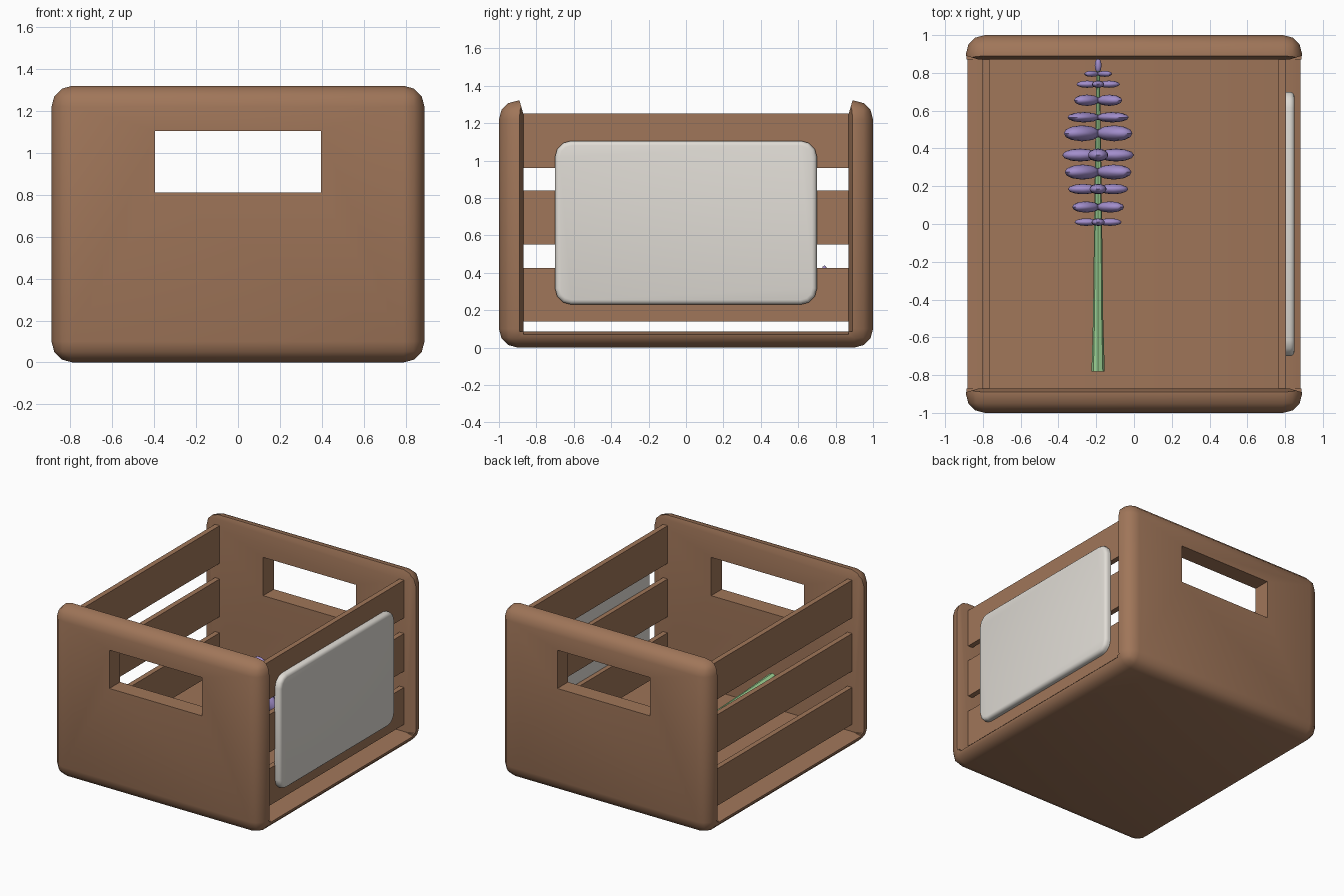
import bpy, bmesh, math
from mathutils import Matrix, Vector

if "Cube" in bpy.data.objects:
    bpy.data.objects.remove(bpy.data.objects["Cube"])


def material(name, rgb):
    m = bpy.data.materials.new(name)
    m.diffuse_color = (*rgb, 1)
    m.use_nodes = True
    m.node_tree.nodes["Principled BSDF"].inputs["Base Color"].default_value = m.diffuse_color
    return m


BROWN = material("brown_wood", (0.35, 0.18, 0.10))
WHITE = material("white_label", (0.75, 0.72, 0.67))
PURPLE = material("purple_petal", (0.36, 0.27, 0.60))
GREEN = material("green_stem", (0.32, 0.62, 0.28))


def make(name, bm, mat=None):
    bmesh.ops.recalc_face_normals(bm, faces=bm.faces)
    me = bpy.data.meshes.new(name)
    bm.to_mesh(me)
    bm.free()
    ob = bpy.data.objects.new(name, me)
    bpy.context.collection.objects.link(ob)
    if mat:
        me.materials.append(mat)
    return ob


def box_bm(lo, hi):
    bm = bmesh.new()
    bmesh.ops.create_cube(bm, size=1)
    for v in bm.verts:
        v.co = [(a + b) / 2 + c * (b - a) for a, b, c in zip(lo, hi, v.co)]
    return bm


def prism(name, profile, axis, lo, hi):
    """Extrude a 2D profile along the x, y or z axis."""
    bm = bmesh.new()

    def place(p, d):
        c = list(p)
        c.insert(axis, d)
        return bm.verts.new(c)
    face = bm.faces.new([place(p, lo) for p in profile])
    ext = bmesh.ops.extrude_face_region(bm, geom=[face])["geom"]
    shift = Vector((0, 0, 0))
    shift[axis] = hi - lo
    bmesh.ops.translate(bm, vec=shift, verts=[g for g in ext if isinstance(g, bmesh.types.BMVert)])
    return make(name, bm)


def smooth(ob, angle=35):
    bpy.ops.object.select_all(action='DESELECT')
    ob.select_set(True)
    bpy.context.view_layer.objects.active = ob
    bpy.ops.object.shade_smooth_by_angle(angle=math.radians(angle))


def cut(ob, cutter):
    mod = ob.modifiers.new("cut", 'BOOLEAN')
    mod.operation, mod.solver, mod.object = 'DIFFERENCE', 'EXACT', cutter
    bpy.context.view_layer.objects.active = ob
    bpy.ops.object.modifier_apply(modifier=mod.name)
    bpy.data.objects.remove(cutter)


# Crate body: rounded block, hollowed from side to side
bm = box_bm((-0.89, -1, 0), (0.89, 1, 1.32))
bmesh.ops.bevel(bm, geom=bm.edges[:], offset=0.1, segments=3, profile=0.5, affect='EDGES')
crate = make("crate_body", bm, BROWN)

# Cavity, with slight chamfers on the inner rims of the ends and the floor
W, F = 0.87, 0.085
cut(crate, prism("cavity", [(-W, F), (W, F), (W, 1.25), (W + 0.1, 1.6), (-W - 0.1, 1.6), (-W, 1.25)], 0, -1.2, 1.2))
for s in (-1, 1):
    cut(crate, prism("end_chamfer", [(s * 0.82, -W), (s * 0.82, W), (s * 1.02, W + 0.06), (s * 1.02, -W - 0.06)], 2, F, 1.7))
    cut(crate, prism("floor_chamfer", [(s * 0.82, F), (s * 0.82, 0.3), (s * 1.02, 0.3), (s * 1.02, F - 0.05)], 1, -W, W))
# Hand holes
cut(crate, make("hand_hole", box_bm((-0.395, -1.3, 0.81), (0.395, 1.3, 1.105))))
smooth(crate)

# Side slats
for side, s in (("left", -1), ("right", 1)):
    for i, (z0, z1) in enumerate(((0.14, 0.425), (0.55, 0.84), (0.96, 1.25))):
        xs = sorted((s * 0.765, s * 0.805))
        make(f"{side}_slat_{i + 1}", box_bm((xs[0], -0.875, z0), (xs[1], 0.875, z1)), BROWN)

# Blank label plate on the right side
bm = box_bm((0.80, -0.7, 0.23), (0.85, 0.7, 1.105))
corners = [e for e in bm.edges if abs(e.verts[0].co.x - e.verts[1].co.x) > 0.01]
bmesh.ops.bevel(bm, geom=corners, offset=0.085, segments=3, profile=0.5, affect='EDGES')
rim = [e for e in bm.edges if all(v.co.x > 0.84 for v in e.verts)]
bmesh.ops.bevel(bm, geom=rim, offset=0.025, segments=3, profile=0.5, affect='EDGES')
smooth(make("label_plate", bm, WHITE))

# Flower sprig lying along the crate
SX = -0.19


def stem_z(y):
    return 0.37 - 0.03 * (y + 0.78)


bm = bmesh.new()
rings = []
for y, r in ((-0.78, 0.035), (-0.5, 0.027), (0.0, 0.021), (0.45, 0.015), (0.83, 0.008)):
    rings.append([bm.verts.new((SX + r * math.cos(k * math.pi / 4), y, stem_z(y) + r * math.sin(k * math.pi / 4)))
                  for k in range(8)])
for a, b in zip(rings, rings[1:]):
    for k in range(8):
        bm.faces.new((a[k], a[(k + 1) % 8], b[(k + 1) % 8], b[k]))
bm.faces.new(rings[0])
bm.faces.new(rings[-1])
smooth(make("flower_stem", bm, GREEN))

# Petal whorls: (y, sideways reach, petal depth along stem, turned by 45 degrees)
WHORLS = [(0.01, 0.125, 0.04, 0), (0.09, 0.14, 0.06, 1), (0.185, 0.16, 0.055, 0), (0.275, 0.18, 0.08, 1),
          (0.365, 0.19, 0.068, 0), (0.48, 0.185, 0.085, 1), (0.565, 0.165, 0.055, 1), (0.655, 0.13, 0.06, 1),
          (0.74, 0.115, 0.038, 0), (0.795, 0.075, 0.032, 1)]
bm = bmesh.new()
for y, reach, depth, turned in WHORLS:
    length = reach * (1.3 if turned else 1.0)
    for k in range(4):
        ang = k * math.pi / 2 + turned * math.pi / 4
        mat = (Matrix.Translation((SX, y, stem_z(y))) @ Matrix.Rotation(ang, 4, 'Y')
               @ Matrix.Translation((length / 2, 0, 0))
               @ Matrix.Diagonal((length / 2, depth / 2, length * 0.28, 1)))
        bmesh.ops.create_uvsphere(bm, u_segments=12, v_segments=8, radius=1, matrix=mat)
# Tip bud
bmesh.ops.create_uvsphere(bm, u_segments=12, v_segments=8, radius=1,
                          matrix=Matrix.Translation((SX, 0.84, stem_z(0.84))) @ Matrix.Diagonal((0.018, 0.04, 0.018, 1)))
smooth(make("flower_petals", bm, PURPLE), 60)
